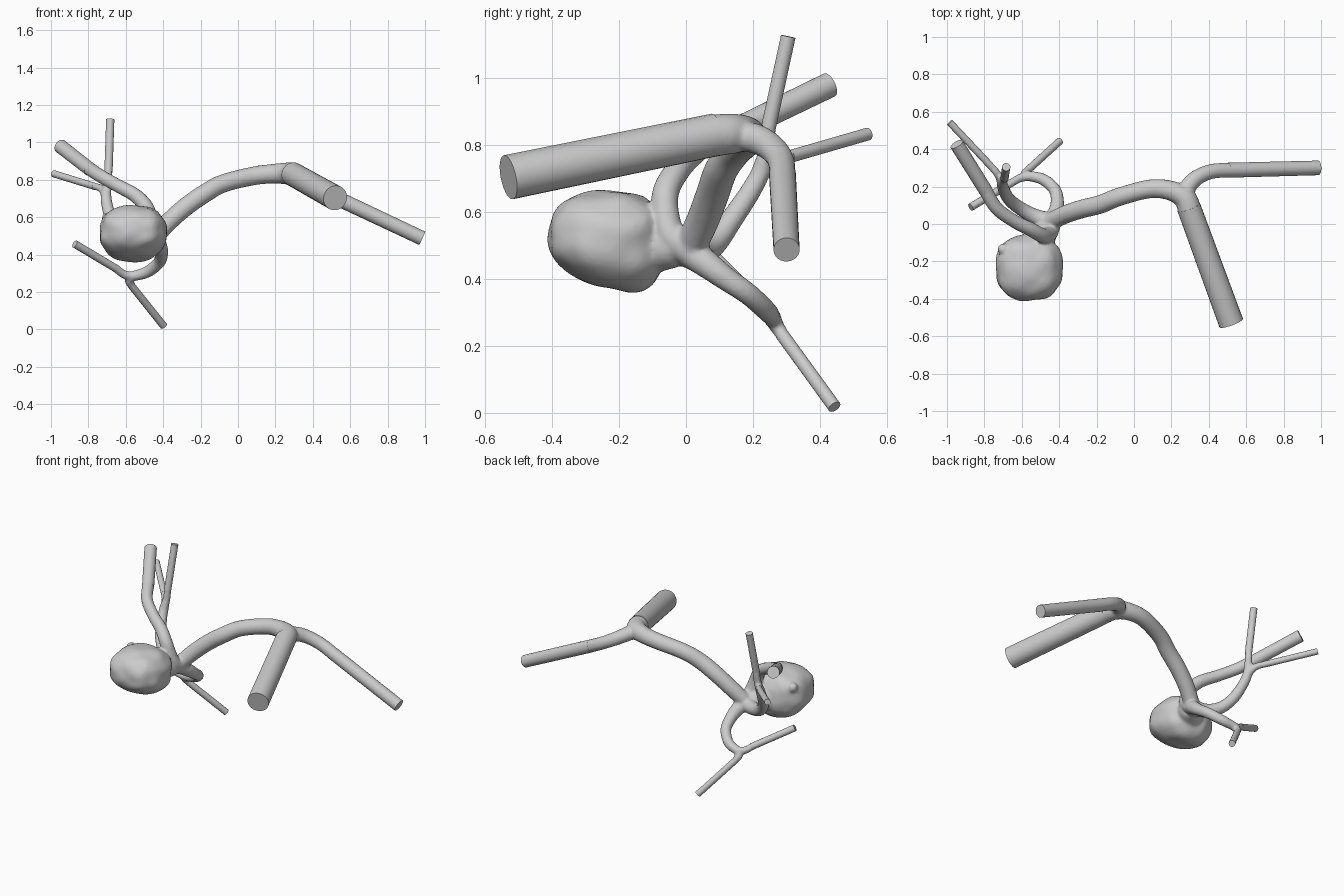
import bpy, bmesh, math
from mathutils import Vector, noise

if "Cube" in bpy.data.objects:
    bpy.data.objects.remove(bpy.data.objects["Cube"])


def catmull(p, steps):
    # smooth samples of (x, y, z, radius) through the control points
    q = [Vector(v) for v in p]
    q = [2 * q[0] - q[1]] + q + [2 * q[-1] - q[-2]]
    out = []
    for i in range(1, len(q) - 2):
        a, b, c, d = q[i - 1:i + 3]
        for s in range(steps):
            t = s / steps
            out.append(0.5 * (2 * b + (c - a) * t + (2 * a - 5 * b + 4 * c - d) * t * t
                              + (3 * b - a - 3 * c + d) * t ** 3))
    return out + [q[-2]]


def add_tube(bm, pts, sides=20, steps=6):
    # sweep a circle of varying radius along the path and cap it
    path = catmull(pts, steps) if steps > 1 else [Vector(v) for v in pts]
    pos = [v.xyz for v in path]
    rings, n = [], None
    for i, c in enumerate(pos):
        t = (pos[min(i + 1, len(pos) - 1)] - pos[max(i - 1, 0)]).normalized()
        n = t.orthogonal() if n is None else n - t * n.dot(t)
        n.normalize()
        b = t.cross(n)
        ring = []
        for k in range(sides):
            a = math.tau * k / sides
            ring.append(bm.verts.new(c + path[i][3] * (n * math.cos(a) + b * math.sin(a))))
        rings.append(ring)
    for r, s in zip(rings, rings[1:]):
        for k in range(sides):
            j = (k + 1) % sides
            bm.faces.new((r[k], r[j], s[j], s[k]))
    bm.faces.new(rings[0][::-1])
    bm.faces.new(rings[-1])


def finish(bm, name):
    bmesh.ops.recalc_face_normals(bm, faces=bm.faces)
    me = bpy.data.meshes.new(name)
    bm.to_mesh(me)
    bm.free()
    ob = bpy.data.objects.new(name, me)
    bpy.context.collection.objects.link(ob)
    return ob


# curved vessel core: x, y, z, radius
trunk = [(.30, .07, .826, .064), (.27, .14, .833, .06), (.19, .18, .832, .053),
         (.08, .187, .82, .05), (-.08, .145, .78, .049), (-.18, .105, .725, .05),
         (-.28, .08, .655, .05), (-.37, .05, .575, .049), (-.45, .01, .49, .048)]
side = [(.26, .13, .83, .045), (.29, .2, .82, .045), (.34, .25, .795, .042),
        (.42, .282, .755, .04), (.52, .288, .706, .04)]
lower = [(-.45, 0, .49, .05), (-.42, .06, .445, .042), (-.41, .12, .40, .036),
         (-.425, .185, .355, .033), (-.49, .24, .305, .031), (-.58, .26, .28, .026)]
lower_a = [(-.56, .258, .283, .026), (-.61, .245, .295, .023), (-.66, .217, .33, .021)]
lower_b = [(-.56, .258, .285, .026), (-.583, .27, .26, .023), (-.56, .295, .222, .02)]
upper = [(-.44, .01, .485, .05), (-.45, -.045, .53, .045), (-.47, -.062, .6, .041),
         (-.495, -.06, .66, .04), (-.55, -.03, .717, .038), (-.64, .015, .767, .036),
         (-.735, .085, .82, .036), (-.8, .19, .863, .037)]
rear = [(-.44, .01, .48, .05), (-.53, .04, .475, .042), (-.61, .085, .505, .037),
        (-.67, .135, .575, .034), (-.70, .195, .665, .031), (-.707, .232, .735, .028)]
rear_a = [(-.705, .22, .715, .027), (-.697, .238, .78, .023), (-.692, .248, .86, .022)]
rear_b = [(-.705, .22, .715, .027), (-.73, .268, .752, .021), (-.78, .325, .769, .019)]
neck = [(-.55, -.16, .5, .125), (-.51, -.1, .5, .09), (-.455, -.02, .49, .055)]

bm = bmesh.new()
for pts in (trunk, side, lower, lower_a, lower_b, upper, rear, rear_a, rear_b, neck):
    add_tube(bm, pts)

# lumpy sac, boxy on top and deeper toward the neck
sac = bmesh.ops.create_icosphere(bm, subdivisions=4, radius=1)["verts"]
for v in sac:
    d = v.co.normalized()
    d /= sum(abs(c) ** 2.5 for c in d) ** (1 / 2.5)
    if d.z < 0:
        d.z *= 1 + .3 * d.y
    d *= 1 + .05 * noise.noise(d * 2.2)
    v.co = Vector((-.56 + .178 * d.x, -.235 + .175 * d.y, .517 + .145 * d.z))
# small bleb on the sac
bleb = bmesh.ops.create_icosphere(bm, subdivisions=2, radius=.032)["verts"]
for v in bleb:
    v.co += Vector((-.698, -.135, .595))

core = finish(bm, "vessel_core_with_sac")
rm = core.modifiers.new("fuse", "REMESH")
rm.mode, rm.voxel_size, rm.use_smooth_shade = "VOXEL", .0085, True
sm = core.modifiers.new("blend", "SMOOTH")
sm.factor, sm.iterations = .5, 4

# straight clean outlet extensions with flat ends
ends = {
    "inlet_extension": (trunk[0], (.52, -.53, .703, .067)),
    "side_extension": (side[-1], (.985, .30, .487, .039)),
    "lower_left_extension": (lower_a[-1], (-.873, .09, .457, .021)),
    "lower_right_extension": (lower_b[-1], (-.397, .443, .018, .02)),
    "upper_extension": (upper[-1], (-.948, .427, .978, .038)),
    "rear_top_extension": (rear_a[-1], (-.683, .305, 1.123, .022)),
    "rear_left_extension": (rear_b[-1], (-.985, .543, .832, .019)),
}
for name, (a, b) in ends.items():
    bm = bmesh.new()
    va, vb = Vector(a), Vector(b)
    start = va - (vb - va).normalized() * .02
    start[3] = va[3]
    add_tube(bm, [start, vb], 24, 1)
    ob = finish(bm, name)
    bpy.ops.object.select_all(action="DESELECT")
    ob.select_set(True)
    bpy.context.view_layer.objects.active = ob
    bpy.ops.object.shade_smooth_by_angle(angle=math.radians(35))
